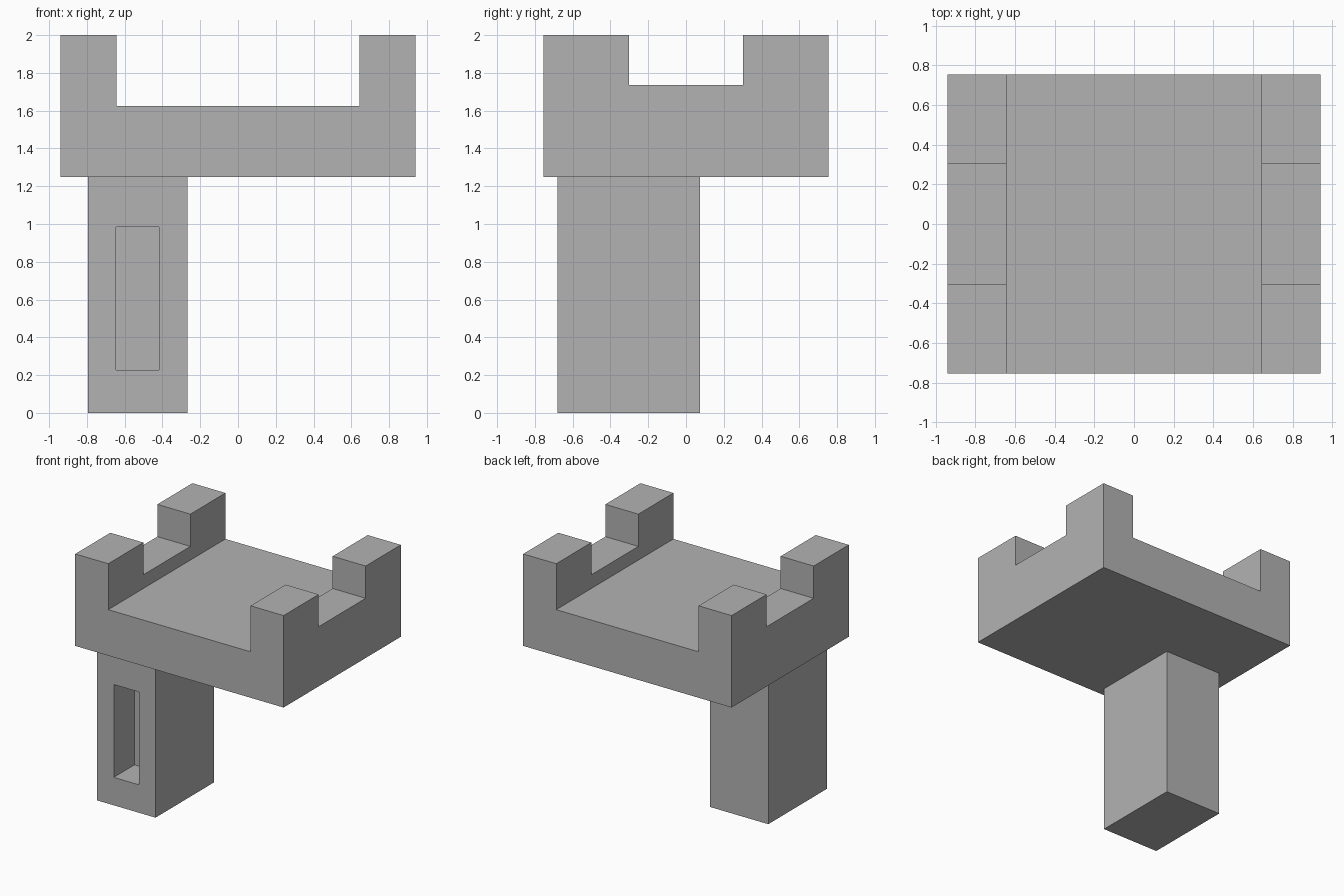
import bpy

# Remove the default cube only
default = bpy.data.objects.get("Cube")
if default:
    bpy.data.objects.remove(default, do_unlink=True)

# Single flat grey
grey = bpy.data.materials.new("plain grey")
grey.use_nodes = True
colour = (0.45, 0.45, 0.45, 1.0)
grey.diffuse_color = colour
grey.node_tree.nodes["Principled BSDF"].inputs["Base Color"].default_value = colour


def box(name, low, high):
    """Axis-aligned box between two corners."""
    bpy.ops.mesh.primitive_cube_add(size=1)
    ob = bpy.context.object
    ob.name = name
    ob.data.name = name
    for v in ob.data.vertices:
        v.co = [h if c > 0 else l for c, l, h in zip(v.co, low, high)]
    ob.data.materials.append(grey)
    return ob


def cut(target, name, low, high):
    """Subtract a box from the target and hide the cutter."""
    cutter = box(name, low, high)
    cutter.hide_render = True
    cutter.hide_viewport = True
    mod = target.modifiers.new(name, "BOOLEAN")
    mod.operation = "DIFFERENCE"
    mod.solver = "EXACT"
    mod.object = cutter
    bpy.context.view_layer.objects.active = target
    bpy.ops.object.modifier_apply(modifier=mod.name)
    bpy.data.objects.remove(cutter, do_unlink=True)


# Platform: sunken deck between side rails, each rail notched into two corner posts
platform = box("platform", (-0.94, -0.755, 1.25), (0.94, 0.755, 2.0))
cut(platform, "deck_cutter", (-0.642, -1, 1.625), (0.642, 1, 2.5))
cut(platform, "rail_notch_cutter", (-1.5, -0.303, 1.737), (1.5, 0.303, 2.5))

# Off-centre leg with a blind slot in its front face
leg = box("leg", (-0.795, -0.68, 0), (-0.268, 0.075, 1.25))
cut(leg, "slot_cutter", (-0.645, -1, 0.228), (-0.417, -0.413, 0.985))
